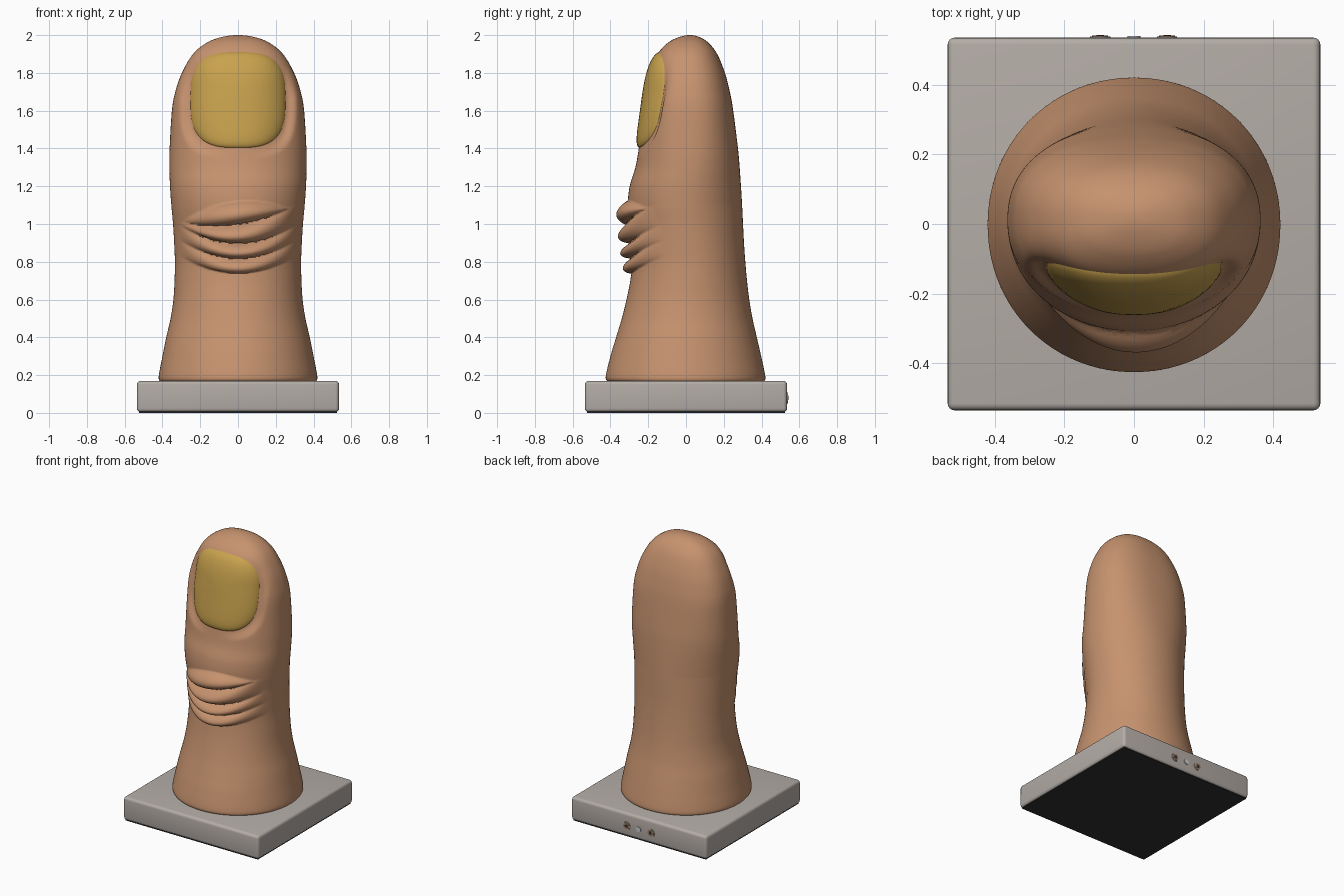
import bpy, bmesh
from math import sin, cos, pi, copysign

cube = bpy.data.objects.get("Cube")
if cube:
    bpy.data.objects.remove(cube)


def material(name, rgb, rough=0.6):
    m = bpy.data.materials.new(name)
    m.use_nodes = True
    m.diffuse_color = (*rgb, 1)
    bsdf = m.node_tree.nodes["Principled BSDF"]
    bsdf.inputs["Base Color"].default_value = (*rgb, 1)
    bsdf.inputs["Roughness"].default_value = rough
    return m


SKIN = material("skin", (0.565, 0.29, 0.158))
NAIL = material("yellow nail", (0.58, 0.36, 0.075))
GREY = material("warm grey", (0.455, 0.415, 0.385))
DARK = material("dark rubber", (0.03, 0.03, 0.03))
COPPER = material("copper", (0.35, 0.2, 0.12))
SILVER = material("silver", (0.6, 0.6, 0.6))


def finish(bm, name, mat, angle):
    bmesh.ops.recalc_face_normals(bm, faces=bm.faces)
    me = bpy.data.meshes.new(name)
    bm.to_mesh(me)
    bm.free()
    me.materials.append(mat)
    ob = bpy.data.objects.new(name, me)
    bpy.context.collection.objects.link(ob)
    bpy.ops.object.select_all(action="DESELECT")
    ob.select_set(True)
    bpy.context.view_layer.objects.active = ob
    bpy.ops.object.shade_smooth_by_angle(angle=angle)
    return ob


# Thumb profile: height, half width, front y, back y
ROWS = [
    (0.165, .41, -.41, .41), (0.19, .42, -.425, .42), (0.3, .40, -.40, .398),
    (0.4, .38, -.37, .375), (0.5, .357, -.34, .352), (0.6, .342, -.315, .335),
    (0.7, .336, -.295, .323), (0.8, .334, -.283, .314), (0.9, .338, -.287, .307),
    (1.0, .344, -.295, .302), (1.1, .353, -.308, .297), (1.2, .36, -.298, .291),
    (1.3, .363, -.268, .284), (1.4, .362, -.25, .275), (1.6, .35, -.222, .25),
    (1.7, .332, -.208, .232), (1.8, .297, -.188, .206), (1.9, .238, -.15, .165),
    (1.96, .165, -.095, .118), (1.99, .085, -.035, .07), (2.0, 0, .02, .02),
]


def profile(t):
    """Smooth curve through the profile rows."""
    i = min(int(t), len(ROWS) - 2)
    f = t - i
    z, w, a, b = ROWS[-2]
    pts = [ROWS[0]] + ROWS + [(z, -w, b, a)]
    return [0.5 * (2 * q + (r - p) * f + (2 * p - 5 * q + 4 * r - s) * f * f
                   + (3 * q - p - 3 * r + s) * f ** 3)
            for p, q, r, s in zip(*pts[i:i + 4])]


def at_height(z):
    lo, hi = 0, len(ROWS) - 1
    for _ in range(30):
        mid = (lo + hi) / 2
        lo, hi = (mid, hi) if profile(mid)[0] < z else (lo, mid)
    return profile(lo)


def squareness(z):
    """Cross-sections are round below and squarer towards the tip."""
    return 2.04 + 0.36 * max(0, min(1, (z - 1.1) / 0.5))


NAIL_Z, NAIL_W, NAIL_H, NAIL_N = 1.657, 0.254, 0.256, 3


def nail_dip(x, z):
    """Extra sideways curl of the nail bed, fading out beyond the nail."""
    r = (abs(x / NAIL_W) ** NAIL_N + abs((z - NAIL_Z) / NAIL_H) ** NAIL_N) ** (1 / NAIL_N)
    mask = max(0, min(1, (1.25 - r) / 0.25)) * max(0, min(1, (1.95 - z) / 0.28))
    return 0.036 * mask * mask * (3 - 2 * mask) * min(1, (x / NAIL_W) ** 2)


# Knuckle creases: height, bow, tilt
CREASES = [(1.12, -.9, .1), (1.0, .6, .15), (.9, 1, 0), (.82, 1, 0), (.74, 1, 0)]
FOLDS = [(.064, .28), (.07, .3), (.064, .31), (.05, .31)]  # depth, half width


def knuckle(x, z):
    """Bulge of the skin folds between neighbouring creases."""
    heights = [c + k * x * x + t * x for c, k, t in CREASES]
    for (depth, width), top, low in zip(FOLDS, heights, heights[1:]):
        if low < z < top:
            fade = max(0, 1 - (x / width) ** 2)
            return depth * fade * sin(pi * (z - low) / (top - low)) ** 0.6
    return 0


# Thumb
SIDES, STEPS = 128, 16
bm = bmesh.new()
rings = []
for j in range((len(ROWS) - 1) * STEPS):
    z, w, front, back = profile(j / STEPS)
    mid, depth = (front + back) / 2, (back - front) / 2
    power = 2 / squareness(z)
    ring = []
    for i in range(SIDES):
        a = 2 * pi * i / SIDES
        x = w * copysign(abs(cos(a)) ** power, cos(a))
        y = mid + depth * copysign(abs(sin(a)) ** power, sin(a))
        bulge = 0
        if y < mid:
            bulge = knuckle(x, z)
            y += nail_dip(x, z) - bulge
        ring.append(bm.verts.new((x, y, z - 0.25 * bulge)))
    rings.append(ring)
tip = bm.verts.new((0, .02, 2))
for lower, upper in zip(rings, rings[1:]):
    for i in range(SIDES):
        k = (i + 1) % SIDES
        bm.faces.new((lower[i], lower[k], upper[k], upper[i]))
for i in range(SIDES):
    bm.faces.new((rings[-1][i], rings[-1][(i + 1) % SIDES], tip))
bm.faces.new(rings[0][::-1])
finish(bm, "thumb", SKIN, 1.3)


# Thumbnail: a rounded patch that follows the nail bed
def nail_point(r, a):
    e = 2 / NAIL_N
    x = r * NAIL_W * copysign(abs(cos(a)) ** e, cos(a))
    z = NAIL_Z + r * NAIL_H * copysign(abs(sin(a)) ** e, sin(a))
    _, w, front, back = at_height(z)
    mid, n = (front + back) / 2, squareness(z)
    y = mid - (mid - front) * max(0, 1 - abs(x / w) ** n) ** (1 / n)
    return x, y + nail_dip(x, z) + 0.008 - 0.03 * (1 - r ** 8) ** 0.5, z


bm = bmesh.new()
AROUND = 72
center = bm.verts.new(nail_point(0, 0))
previous = None
for r in (.15, .3, .45, .6, .7, .8, .87, .92, .96, .985, 1):
    ring = [bm.verts.new(nail_point(r, 2 * pi * i / AROUND)) for i in range(AROUND)]
    for i in range(AROUND):
        k = (i + 1) % AROUND
        if previous:
            bm.faces.new((previous[i], ring[i], ring[k], previous[k]))
        else:
            bm.faces.new((center, ring[i], ring[k]))
    previous = ring
nail = finish(bm, "thumbnail", NAIL, 1.3)
# Face the open patch towards the front
if sum(p.normal.y for p in nail.data.polygons) > 0:
    nail.data.flip_normals()


# Base and its dark underside
def box(name, mat, half, z0, z1, bevel):
    bm = bmesh.new()
    bmesh.ops.create_cube(bm, size=1)
    for v in bm.verts:
        v.co = (v.co.x * 2 * half, v.co.y * 2 * half, z1 if v.co.z > 0 else z0)
    if bevel:
        bmesh.ops.bevel(bm, geom=bm.edges[:], offset=bevel, segments=4,
                        profile=0.5, affect="EDGES")
    finish(bm, name, mat, 0.6)


box("base", GREY, 0.535, 0.004, 0.17, 0.02)
box("base_underside", DARK, 0.524, 0, 0.012, 0)


# Sockets on the back of the base
def disc(name, mat, x, radius, y_end):
    bpy.ops.mesh.primitive_cylinder_add(vertices=32, radius=radius, depth=0.03,
                                        location=(x, y_end - 0.015, 0.08),
                                        rotation=(pi / 2, 0, 0))
    ob = bpy.context.object
    ob.name = name
    ob.data.materials.append(mat)
    bpy.ops.object.shade_smooth_by_angle(angle=0.6)


for side, x in (("left", 0.095), ("right", -0.097)):
    disc(side + "_socket_rim", GREY, x, 0.029, 0.539)
    disc(side + "_socket_ring", COPPER, x, 0.023, 0.541)
    disc(side + "_socket_hole", DARK, x, 0.011, 0.542)
disc("center_pin", SILVER, 0, 0.018, 0.54)
